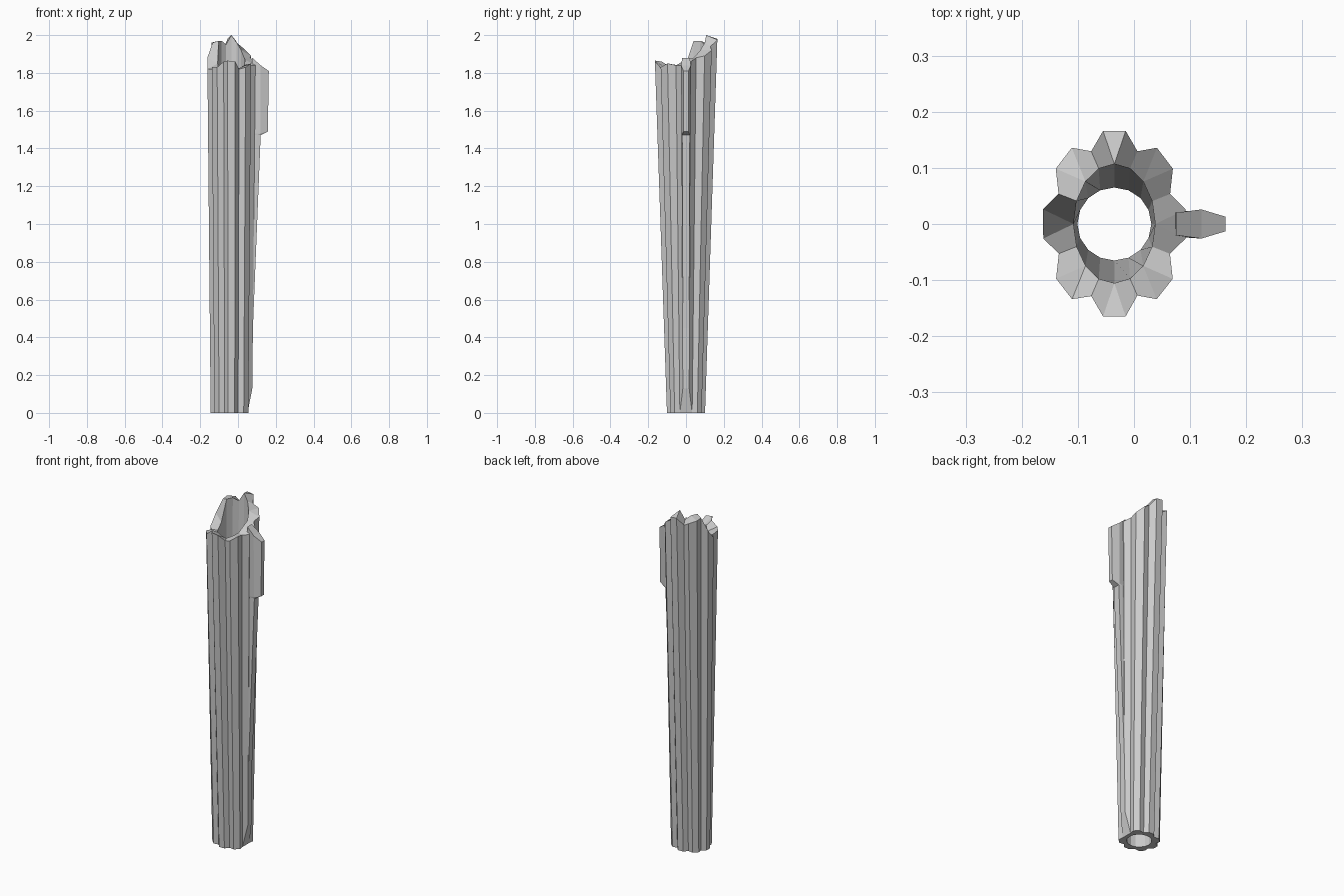
import bpy, bmesh
from math import radians, cos, sin

if "Cube" in bpy.data.objects:
    bpy.data.objects.remove(bpy.data.objects["Cube"])

CX = -0.035  # axis of the tube


def make_object(name, bm):
    bmesh.ops.recalc_face_normals(bm, faces=bm.faces)
    me = bpy.data.meshes.new(name)
    bm.to_mesh(me)
    bm.free()
    ob = bpy.data.objects.new(name, me)
    bpy.context.collection.objects.link(ob)
    return ob


def point(angle, z, base, top, k=1.0):
    # elliptical taper: base and top are (rx, ry), the top radius holds at z = 1.9
    t = min(z / 1.9, 1.0)
    rx, ry = [k * (b + (c - b) * t) for b, c in zip(base, top)]
    a = radians(angle)
    return (CX + rx * cos(a), ry * sin(a), z)


OUT_BASE, OUT_TOP = (0.111, 0.102), (0.129, 0.168)
IN_BASE, IN_TOP = (0.066, 0.065), (0.073, 0.107)
VALLEY = 0.835

# broken rim heights per lobe: first tip, second tip, following valley
OUTER_Z = [(1.84, 1.86, 1.88), (1.89, 1.92, 1.94), (1.975, 1.98, 1.93),
           (1.95, 1.96, 1.96), (1.88, 1.82, 1.82), (1.83, 1.83, 1.86),
           (1.865, 1.86, 1.82), (1.83, 1.85, 1.84)]
# inner edge: lobe centre, following valley
INNER_Z = [(1.87, 1.88), (1.92, 1.96), (2.0, 1.95), (1.97, 1.97),
           (1.85, 1.82), (1.82, 1.84), (1.83, 1.82), (1.83, 1.84)]

# fluted hollow tube, eight lobes
bm = bmesh.new()
tips_a, tips_b, valleys, in_c, in_v = [], [], [], [], []
for i in range(8):
    a = i * 45
    z0 = 0.13 if i == 0 else 0.0      # right lobe is chamfered at the foot

    def pair(angle, lo, hi, base, top, k=1.0):
        return [bm.verts.new(point(angle, z, base, top, k)) for z in (lo, hi)]
    za, zb, zv = OUTER_Z[i]
    tips_a.append(pair(a - 9, z0, za, OUT_BASE, OUT_TOP))
    tips_b.append(pair(a + 9, z0, zb, OUT_BASE, OUT_TOP))
    valleys.append(pair(a + 22.5, 0, zv, OUT_BASE, OUT_TOP, VALLEY))
    in_c.append(pair(a, 0, INNER_Z[i][0], IN_BASE, IN_TOP))
    in_v.append(pair(a + 22.5, 0, INNER_Z[i][1], IN_BASE, IN_TOP))
for i in range(8):
    v0, a, b, v1 = valleys[i - 1], tips_a[i], tips_b[i], valleys[i]
    n0, c, n1 = in_v[i - 1], in_c[i], in_v[i]
    for p, q in ((v0, a), (a, b), (b, v1), (n0, c), (c, n1)):
        bm.faces.new((p[0], q[0], q[1], p[1]))
    for e in (0, 1):
        if i == 0 and e == 0:         # chamfer and foot of the right lobe
            bm.faces.new((v0[0], a[0], b[0], v1[0]))
            bm.faces.new((v0[0], v1[0], n1[0], c[0], n0[0]))
        else:
            bm.faces.new((v0[e], a[e], c[e], n0[e]))
            bm.faces.new((a[e], b[e], c[e]))
            bm.faces.new((b[e], v1[e], n1[e], c[e]))
make_object("fluted_tube", bm)

# ridge growing out of the right lobe, with a broken fin at the top
# each section: three (x, half width, z) from inside to outside
SECTIONS = [
    ((0.045, 0.016, 0.13), (0.058, 0.016, 0.13), (0.066, 0.015, 0.13)),
    ((0.06, 0.022, 1.47), (0.10, 0.022, 1.47), (0.12, 0.02, 1.47)),
    ((0.06, 0.022, 1.48), (0.12, 0.024, 1.48), (0.158, 0.013, 1.49)),
    ((0.075, 0.02, 1.88), (0.12, 0.026, 1.84), (0.163, 0.013, 1.81)),
]
bm = bmesh.new()
rings = []
for s in SECTIONS:
    outline = [(x, -w, z) for x, w, z in s] + [(x, w, z) for x, w, z in reversed(s)]
    rings.append([bm.verts.new(p) for p in outline])
for lo, hi in zip(rings, rings[1:]):
    for j in range(6):
        k = (j + 1) % 6
        bm.faces.new((lo[j], lo[k], hi[k], hi[j]))
bm.faces.new(rings[0])
top = rings[-1]
bm.faces.new((top[0], top[1], top[4], top[5]))
bm.faces.new((top[1], top[2], top[3], top[4]))
make_object("side_ridge", bm)
